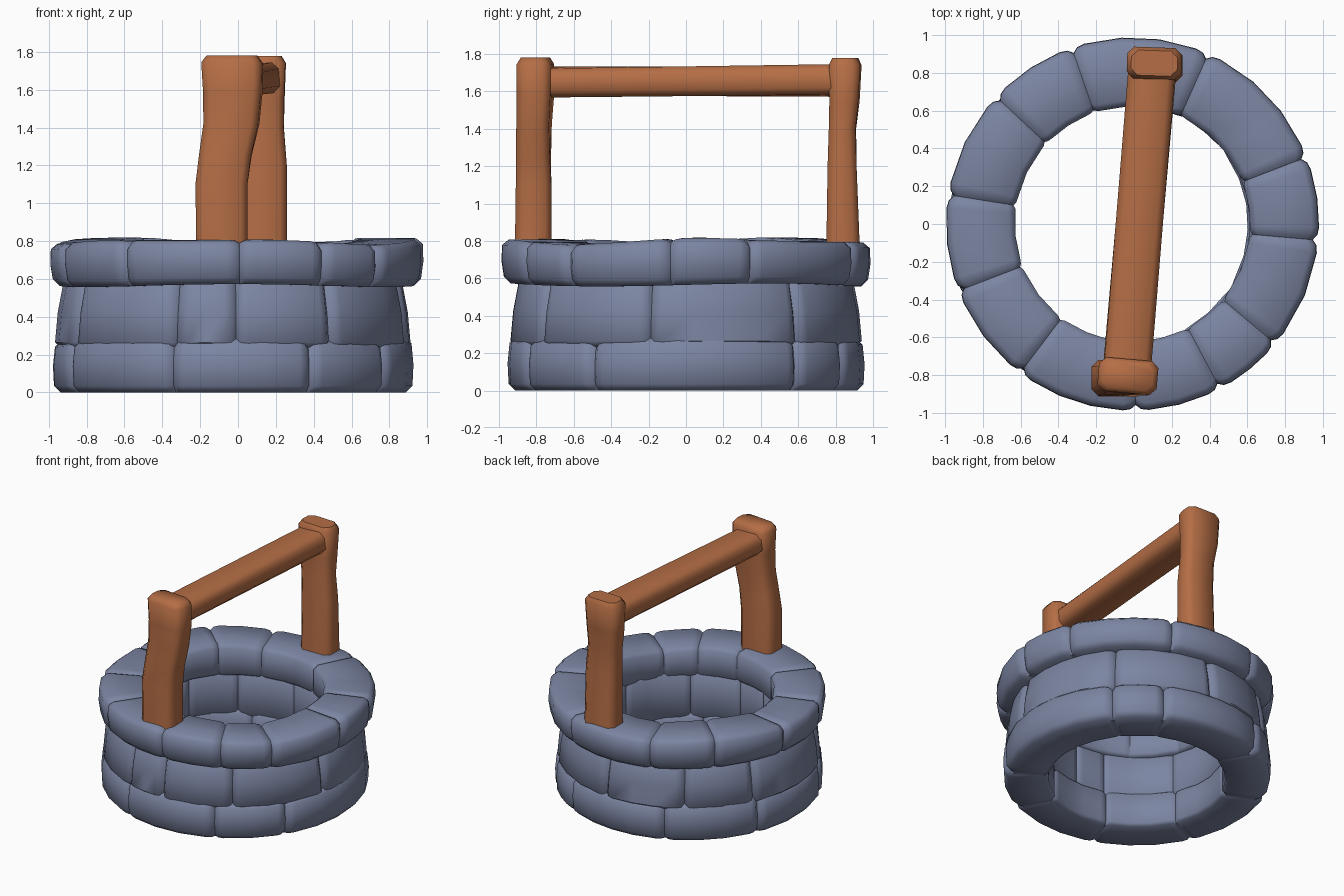
import bpy, bmesh, math
from math import sin, cos, radians
from mathutils import Vector, Matrix

cube = bpy.data.objects.get("Cube")
if cube:
    bpy.data.objects.remove(cube, do_unlink=True)


def material(name, rgb):
    m = bpy.data.materials.new(name)
    m.use_nodes = True
    m.diffuse_color = (*rgb, 1)
    m.node_tree.nodes["Principled BSDF"].inputs["Base Color"].default_value = (*rgb, 1)
    return m


STONE = material("blue grey stone", (0.20, 0.235, 0.36))
WOOD = material("warm brown wood", (0.46, 0.155, 0.06))


def loft(name, rings, mat, closed=False, angle=45):
    """Skin a list of point rings; closed joins the last ring to the first."""
    bm = bmesh.new()
    rows = [[bm.verts.new(p) for p in ring] for ring in rings]
    n = len(rows[0])
    pairs = list(zip(rows, rows[1:])) + ([(rows[-1], rows[0])] if closed else [])
    for a, b in pairs:
        for i in range(n):
            j = (i + 1) % n
            bm.faces.new((a[i], a[j], b[j], b[i]))
    if not closed:
        bm.faces.new(rows[0])
        bm.faces.new(rows[-1])
    bmesh.ops.recalc_face_normals(bm, faces=bm.faces)
    me = bpy.data.meshes.new(name)
    bm.to_mesh(me)
    bm.free()
    me.materials.append(mat)
    ob = bpy.data.objects.new(name, me)
    bpy.context.collection.objects.link(ob)
    bpy.ops.object.select_all(action='DESELECT')
    ob.select_set(True)
    bpy.context.view_layer.objects.active = ob
    bpy.ops.object.shade_smooth_by_angle(angle=radians(angle))
    return ob


def course(name, joints, z0, z1, r_in, r_low, r_high, cx, groove, top_wave=0, low_wave=0):
    """Ring of stones: a chamfered section swept round, pinched at each joint."""
    stops = []
    for k, a in enumerate(joints):
        b = joints[(k + 1) % len(joints)]
        b += 360 if b <= a else 0
        steps = max(2, round((b - a) / 14))
        stops += [(a, 1), (a + 1.6, 0.25)]
        stops += [(a + 4 + (b - a - 8) * i / steps, 0) for i in range(steps + 1)]
        stops.append((b - 1.6, 0.25))
    rings = []
    for deg, pinch in stops:
        t = radians(deg)
        g = groove * pinch
        lo = z0 + low_wave * sin(3 * t)
        hi = z1 + top_wave * (sin(3 * t + 0.8) + 0.6 * cos(5 * t)) - g * 0.6
        ri, rl, rh = r_in + g * 0.5, r_low - g, r_high - g
        c = 0.035
        section = [(ri + 0.02, lo), (rl - c, lo), (rl, lo + c), ((rl + rh) / 2 + 0.008, (lo + hi) / 2),
                   (rh, hi - c), (rh - c, hi - 0.006), (ri + c, hi - 0.004), (ri, hi - c), (ri, lo + 0.02)]
        rings.append([(cx + r * cos(t), r * sin(t), z) for r, z in section])
    return loft(name, rings, STONE, closed=True, angle=50)


# Stone wall, three courses
course("bottom_stone_course", [39, 62, 114, 157, 205, 250, 296, 328],
       0, 0.285, 0.63, 0.95, 0.945, -0.027, 0.035, 0.008)
course("middle_stone_course", [40, 85, 123, 155, 207, 251, 271, 304, 348],
       0.23, 0.62, 0.64, 0.94, 0.895, -0.027, 0.035)
course("rim_stone_course", [21, 66, 109, 137, 171, 201, 233, 271, 298, 320, 355],
       0.565, 0.805, 0.622, 0.975, 0.985, -0.008, 0.03, 0.012, 0.008)


def octagon(w, d, c):
    """Rectangle outline with cut corners."""
    w, d = w / 2, d / 2
    return [(w, c - d), (w, d - c), (w - c, d), (c - w, d),
            (-w, d - c), (-w, c - d), (c - w, -d), (w - c, -d)]


def post(name, sections):
    """Upright log from (height, x0, x1, y0, y1, turn) sections, rounded at the top."""
    rings = []
    for z, x0, x1, y0, y1, turn in sections:
        rot = Matrix.Rotation(radians(turn), 3, 'Z')
        mid = Vector(((x0 + x1) / 2, (y0 + y1) / 2, z))
        rings.append([mid + rot @ Vector((x, y, 0)) for x, y in octagon(x1 - x0, y1 - y0, 0.035)])
    return loft(name, rings, WOOD, angle=50)


# Crooked posts
post("front_post", [
    (0.74, -0.22, 0.05, -0.915, -0.72, 0), (1.10, -0.225, 0.05, -0.91, -0.72, 0),
    (1.25, -0.205, 0.07, -0.905, -0.725, -2), (1.42, -0.18, 0.11, -0.90, -0.725, -4),
    (1.58, -0.18, 0.125, -0.895, -0.715, -5), (1.745, -0.19, 0.125, -0.895, -0.715, -5),
    (1.78, -0.165, 0.10, -0.875, -0.735, -5)])
post("back_post", [
    (0.74, 0.00, 0.258, 0.75, 0.93, 0), (1.20, 0.00, 0.258, 0.757, 0.912, 0),
    (1.40, -0.01, 0.242, 0.765, 0.908, -1), (1.55, -0.03, 0.245, 0.77, 0.925, -2),
    (1.74, -0.037, 0.252, 0.767, 0.935, -2), (1.778, -0.015, 0.23, 0.785, 0.918, -2)])

# Cross beam, slightly twisted along its length
start, end = Vector((-0.04, -0.80, 1.65)), Vector((0.10, 0.85, 1.658))
beam = []
for i in range(9):
    f = i / 8
    twist = Matrix.Rotation(radians(4 - 8 * f), 3, 'Y')
    mid = start.lerp(end, f)
    beam.append([mid + twist @ Vector((x, 0, z)) for x, z in octagon(0.25, 0.155 + 0.008 * f, 0.035)])
loft("cross_beam", beam, WOOD, angle=50)
